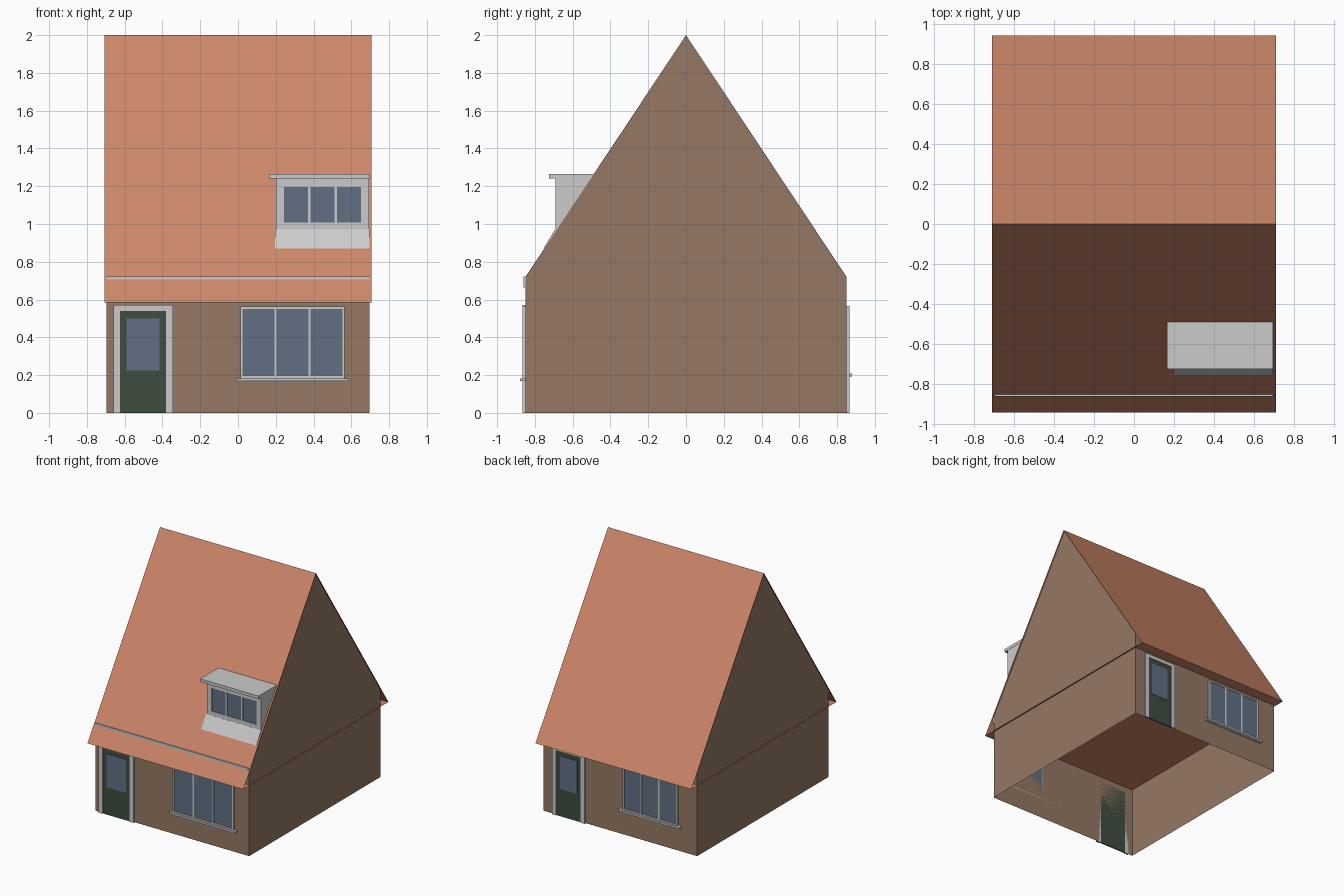
import bpy
import math
from mathutils import Matrix

if "Cube" in bpy.data.objects:
    bpy.data.objects.remove(bpy.data.objects["Cube"])

W, D, EAVE, RIDGE = 0.697, 0.85, 0.72, 2.0
ROOF_W, OVER = 0.708, 0.94
SLOPE = (RIDGE - EAVE) / D


def material(name, rgb):
    m = bpy.data.materials.new(name)
    m.diffuse_color = (*rgb, 1)
    m.use_nodes = True
    m.node_tree.nodes["Principled BSDF"].inputs["Base Color"].default_value = m.diffuse_color
    return m


BRICK = material("brick", (0.30, 0.19, 0.13))
TILE = material("roof_tile", (0.60, 0.24, 0.14))
GREEN = material("door_green", (0.05, 0.075, 0.05))
GLASS = material("glass", (0.12, 0.16, 0.23))


def mesh(name, verts, faces, mat=None, turn=0):
    me = bpy.data.meshes.new(name)
    me.from_pydata(verts, [], faces)
    me.transform(Matrix.Rotation(turn, 4, "Z"))
    if mat:
        me.materials.append(mat)
    ob = bpy.data.objects.new(name, me)
    bpy.context.collection.objects.link(ob)
    return ob


def prism(name, profile, x0, x1, mat=None, turn=0, caps=True):
    """Extrude a (y, z) profile, counter-clockwise seen from +x, along x."""
    n = len(profile)
    verts = [(x, y, z) for x in (x0, x1) for y, z in profile]
    faces = [(i, i + n, (i + 1) % n + n, (i + 1) % n)[::-1] for i in range(n)]
    if caps:
        faces += [tuple(range(n))[::-1], tuple(range(n, 2 * n))]
    return mesh(name, verts, faces, mat, turn)


def box(name, x0, x1, y0, y1, z0, z1, mat=None, turn=0):
    return prism(name, [(y0, z0), (y1, z0), (y1, z1), (y0, z1)], x0, x1, mat, turn)


def roof_z(y):
    return RIDGE - SLOPE * abs(y)


def window(name, x0, x1, z0, z1, y, depth, rim, bar, count, turn=0, low=None):
    """Frame of bars with a row of recessed panes."""
    low = rim if low is None else low
    box(name + "_top_rail", x0, x1, y, y + depth, z1 - rim, z1, None, turn)
    box(name + "_bottom_rail", x0, x1, y, y + depth, z0, z0 + low, None, turn)
    pane = (x1 - x0 - 2 * rim - (count - 1) * bar) / count
    x = x0
    for i in range(count + 1):
        w = rim if i in (0, count) else bar
        box(f"{name}_post_{i}", x, x + w, y, y + depth, z0 + low, z1 - rim, None, turn)
        x += w
        if i < count:
            box(f"{name}_pane_{i}", x, x + pane, y + 0.005, y + depth,
                z0 + low, z1 - rim, GLASS, turn)
            x += pane


def facade(name, door, door_top, win, win_z, sill, turn):
    """Door, three-light window and sill on one long wall."""
    x0, x1 = door
    y, rim = -0.865, 0.035
    for side, a in (("left", x0), ("right", x1 - rim)):
        box(f"{name}_door_jamb_{side}", a, a + rim, y, -D, 0, door_top, None, turn)
    box(name + "_door_head", x0 + rim, x1 - rim, y, -D, door_top - 0.03, door_top, None, turn)
    box(name + "_door_leaf", x0 + rim, x1 - rim, y + 0.006, -D, 0, door_top - 0.03, GREEN, turn)
    box(name + "_door_glass", x0 + 0.07, x1 - 0.07, y + 0.003, -D, 0.225, door_top - 0.07, GLASS, turn)
    window(name + "_window", *win, *win_z, y, 0.015, 0.012, 0.011, 3, turn)
    box(name + "_sill", *sill, -0.88, -D, win_z[0] - 0.015, win_z[0], None, turn)


# Brick walls, open underneath, and the two gables
prism_walls = [(-W, -D), (W, -D), (W, D), (-W, D)]
mesh("walls", [(x, y, z) for z in (0, EAVE) for x, y in prism_walls],
     [(i, (i + 1) % 4, (i + 1) % 4 + 4, i + 4) for i in range(4)], BRICK)
for side, turn in (("right", 0), ("left", math.pi)):
    mesh("gable_" + side, [(W, -D, EAVE), (W, D, EAVE), (W, 0, RIDGE)], [(0, 1, 2)], BRICK, turn)

# Thin roof shell with flat soffit, open at the ends
low = roof_z(OVER)
prism("roof", [(-OVER, low), (OVER, low), (0, RIDGE)], -ROOF_W, ROOF_W, TILE, caps=False)

# Front and back facades
facade("front", (-0.66, -0.345), 0.57, (0.013, 0.565), (0.183, 0.562), (-0.01, 0.587), 0)
facade("back", (-0.61, -0.315), 0.565, (0.03, 0.525), (0.208, 0.56), (0.0, 0.555), math.pi)

# Trim strip poking through the front roof
box("eave_trim", -W, 0.695, -0.86, -D, 0.665, 0.723)

# Dormer: body, flat roof, windows and apron
DY = -0.69
back = -(RIDGE - 1.24) / SLOPE
prism("dormer_body", [(DY + 0.01, roof_z(DY)), (back, 1.24), (DY + 0.01, 1.24)], 0.2, 0.693)
rear = -(RIDGE - 1.265) / SLOPE
prism("dormer_roof", [(-0.725, 1.24), (back, 1.24), (rear, 1.265), (-0.725, 1.265)], 0.165, 0.695)
window("dormer_window", 0.2, 0.693, 0.965, 1.24, DY, 0.01, 0.043, 0.014, 3, 0, 0.042)
prism("dormer_apron", [(-0.755, 0.87), (-0.75, 0.87), (DY + 0.005, 0.968), (DY - 0.003, 0.972)],
      0.195, 0.695)
